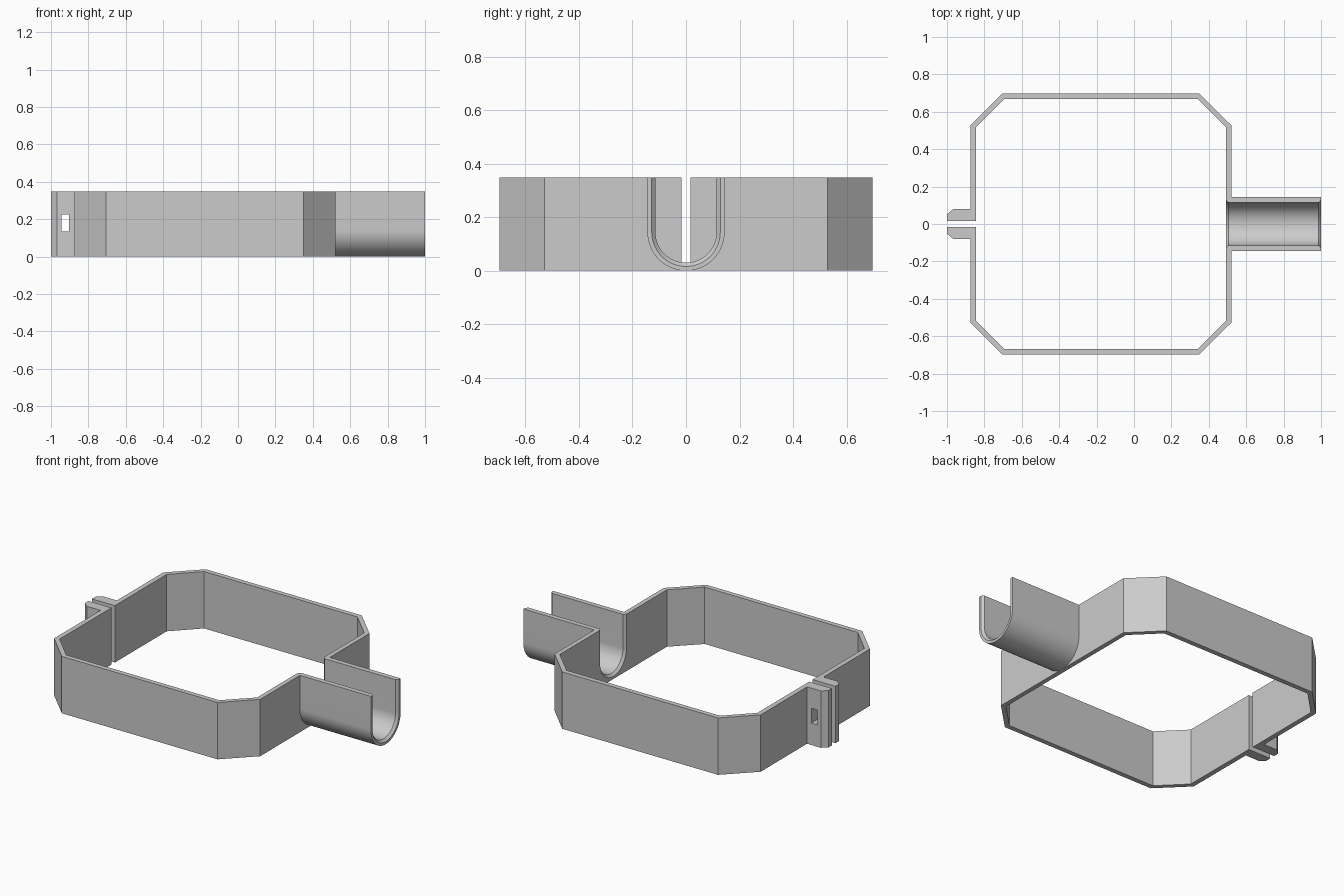
import bpy, bmesh
from math import pi, sin, cos, radians
from mathutils import Vector

if "Cube" in bpy.data.objects:
    bpy.data.objects.remove(bpy.data.objects["Cube"], do_unlink=True)

HEIGHT = 0.348
grey = bpy.data.materials.new("plain grey")
grey.use_nodes = True
grey.diffuse_color = (0.6, 0.6, 0.6, 1)
grey.node_tree.nodes["Principled BSDF"].inputs["Base Color"].default_value = (0.6, 0.6, 0.6, 1)


def finish(bm, name):
    bmesh.ops.recalc_face_normals(bm, faces=bm.faces)
    mesh = bpy.data.meshes.new(name)
    bm.to_mesh(mesh)
    bm.free()
    mesh.materials.append(grey)
    obj = bpy.data.objects.new(name, mesh)
    bpy.context.collection.objects.link(obj)
    return obj


def prism(name, outline, depth):
    """Extrude a closed outline along a depth vector."""
    bm = bmesh.new()
    face = bm.faces.new([bm.verts.new(p) for p in outline])
    ext = bmesh.ops.extrude_face_region(bm, geom=[face])
    verts = [g for g in ext["geom"] if isinstance(g, bmesh.types.BMVert)]
    bmesh.ops.translate(bm, verts=verts, vec=Vector(depth))
    return finish(bm, name)


def cut(target, cutter):
    """Subtract a cutter, then discard it."""
    mod = target.modifiers.new("cut", "BOOLEAN")
    mod.operation = "DIFFERENCE"
    mod.solver = "EXACT"
    mod.object = cutter
    bpy.context.view_layer.objects.active = target
    bpy.ops.object.modifier_apply(modifier=mod.name)
    bpy.data.objects.remove(cutter, do_unlink=True)


# U-shaped path, centred on the channel axis
R_OUT, R_MOUTH, R_IN = 0.144, 0.128, 0.114
STEPS = 40


def u_path(r, top):
    arc = [(-r * cos(pi * i / STEPS), R_OUT - r * sin(pi * i / STEPS)) for i in range(STEPS + 1)]
    return [(-r, top)] + arc + [(r, top)]


# Clamp band: split octagonal ring with a chamfered flange on each side of the gap
GAP = 0.017
half = [(-1, GAP), (-1, 0.052), (-0.968, 0.079), (-0.875, 0.079), (-0.875, 0.528),
        (-0.705, 0.697), (0.35, 0.697), (0.52, 0.528)]
inner_half = [(0.492, 0.517), (0.341, 0.667), (-0.696, 0.667), (-0.845, 0.517), (-0.845, GAP)]
outline = half + [(x, -y) for x, y in reversed(half)]
outline += [(x, -y) for x, y in inner_half] + list(reversed(inner_half))
# the inner loop runs from the front gap edge round to the back gap edge
front_inner = [(x, -y) for x, y in reversed(inner_half)]
outer_loop = half + [(x, -y) for x, y in reversed(half)]
ring = [(x, y, 0) for x, y in outer_loop + front_inner + inner_half]
band = prism("clamp_band", ring, (0, 0, HEIGHT))

# Mouth of the channel through the band wall
mouth = prism("mouth_cutter", [(0.4, y, z) for y, z in u_path(0.136, 0.5)], (0.2, 0, 0))
cut(band, mouth)

# Bolt slot through both flanges
slot = prism("slot_cutter", [(-0.944, -0.2, 0.134), (-0.904, -0.2, 0.134),
                             (-0.904, -0.2, 0.225), (-0.944, -0.2, 0.225)], (0, 0.4, 0))
cut(band, slot)

# Open channel: wall section with bevelled inner rims, swept along the U
X0, X1, BEVEL = 0.492, 1.0, 0.014
section = [(X0, R_OUT), (X1, R_OUT), (X1, R_MOUTH), (X1 - BEVEL, R_IN),
           (X0 + BEVEL, R_IN), (X0, R_MOUTH)]
bm = bmesh.new()
strips = [[bm.verts.new((x, y, z)) for y, z in u_path(r, HEIGHT)] for x, r in section]
for a, b in zip(strips, strips[1:] + strips[:1]):
    for i in range(len(a) - 1):
        bm.faces.new((a[i], a[i + 1], b[i + 1], b[i]))
for end in (0, -1):
    bm.faces.new([s[end] for s in strips])
channel = finish(bm, "open_channel")

# Smooth the curved walls and keep the edges crisp
bpy.ops.object.select_all(action="DESELECT")
channel.select_set(True)
bpy.context.view_layer.objects.active = channel
bpy.ops.object.shade_smooth_by_angle(angle=radians(25))
